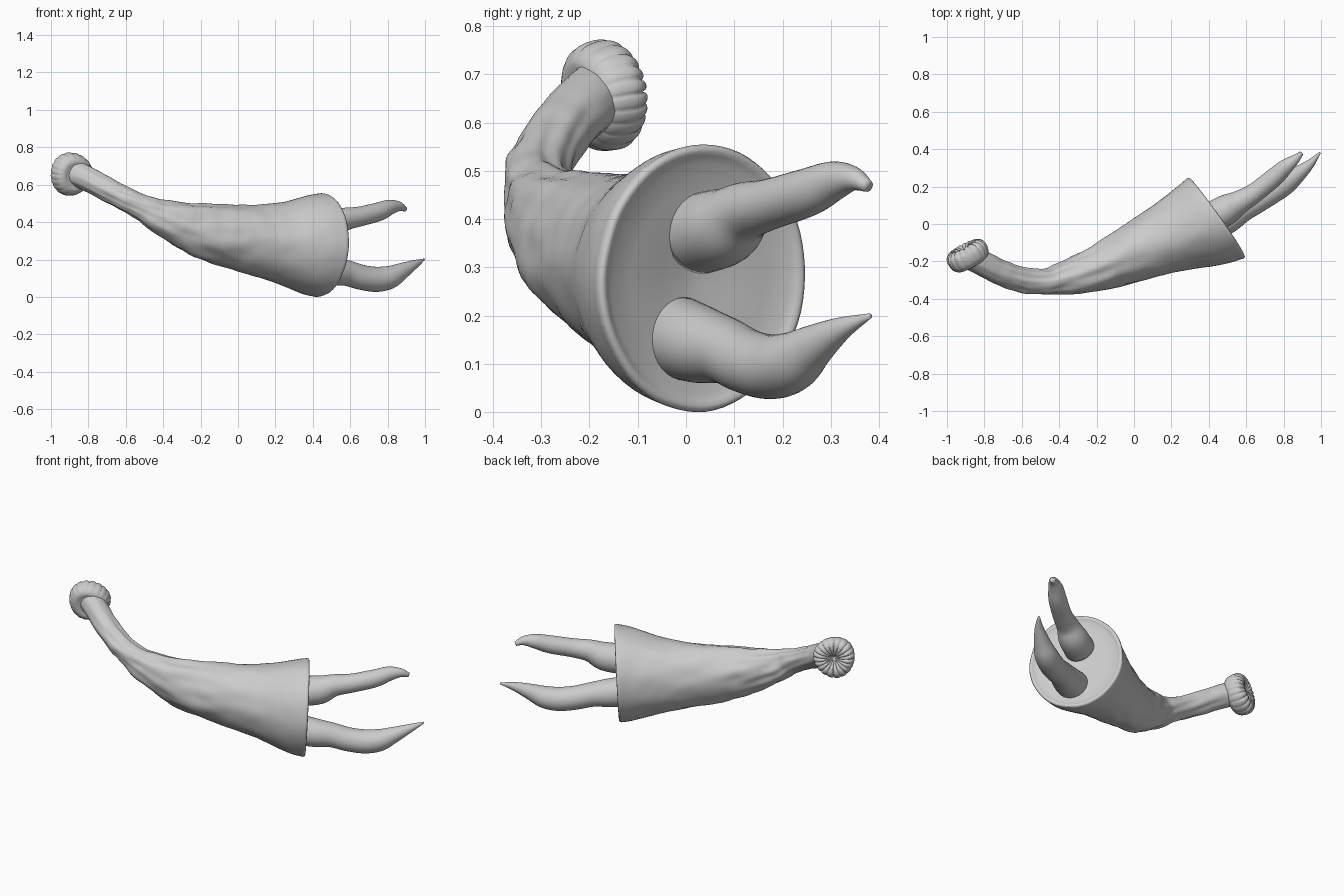
import bpy, bmesh, math
from mathutils import Vector, noise

if "Cube" in bpy.data.objects:
    bpy.data.objects.remove(bpy.data.objects["Cube"])

UP = Vector((0, 0, 1))


def catmull(rows, n):
    """Smoothly resample a list of rows of numbers."""
    rows = [Vector(r) for r in rows]
    p = [2 * rows[0] - rows[1]] + rows + [2 * rows[-1] - rows[-2]]
    out = []
    for i in range(1, len(p) - 2):
        a, b, c, d = p[i - 1:i + 3]
        for k in range(n):
            t = k / n
            out.append(0.5 * (2 * b + (c - a) * t + (2 * a - 5 * b + 4 * c - d) * t * t
                              + (3 * b - a - 3 * c + d) * t ** 3))
    return out + [rows[-1]]


def frame(normal):
    side = normal.cross(UP).normalized()
    return side, side.cross(normal).normalized()


def skin(name, rings):
    """Join rings of points into one closed smooth surface."""
    bm = bmesh.new()
    vs = [[bm.verts.new(p) for p in ring] for ring in rings]
    n = len(rings[0])
    for a, b in zip(vs, vs[1:]):
        for j in range(n):
            k = (j + 1) % n
            bm.faces.new((a[j], a[k], b[k], b[j]))
    for ring in (vs[0], vs[-1]):
        c = bm.verts.new(sum((v.co for v in ring), Vector()) / n)
        for j in range(n):
            bm.faces.new((ring[j], ring[(j + 1) % n], c))
    bmesh.ops.recalc_face_normals(bm, faces=bm.faces)
    me = bpy.data.meshes.new(name)
    bm.to_mesh(me)
    bm.free()
    me.shade_smooth()
    ob = bpy.data.objects.new(name, me)
    bpy.context.collection.objects.link(ob)
    return ob


def sweep(rows, sides, steps, end_normal=None, wrinkle=0.0):
    """Rings along a path; the last ones can turn towards end_normal."""
    pts = catmull(rows, steps)
    cen = [Vector(p[:3]) for p in pts]
    rings = []
    for i, p in enumerate(pts):
        t = i / (len(pts) - 1)
        nrm = (cen[min(i + 1, len(pts) - 1)] - cen[max(i - 1, 0)]).normalized()
        if end_normal:
            nrm = nrm.lerp(end_normal, t ** 5).normalized()
        s, u = frame(nrm)
        ring = []
        for j in range(sides):
            a = 2 * math.pi * j / sides
            d = s * math.cos(a) * p[3] + u * math.sin(a) * p[4]
            q = cen[i] + d
            # soft folds in the cloth, fading out at the neck and hem
            f = noise.noise(Vector((q.x * 5, math.cos(a) * 2.2, math.sin(a) * 2.2)))
            f += 0.5 * noise.noise(q * 14)
            ring.append(q + d.normalized() * f * wrinkle * (0.25 + math.sin(math.pi * t) ** 2))
        rings.append(ring)
    return rings


# Body: narrow neck flaring into a wide skirt
hem_n = Vector((0.816, 0.579, -0.05)).normalized()
hem_c = Vector((0.435, 0.03, 0.278))
body = sweep([(-0.90, -0.165, 0.672, 0.066, 0.07), (-0.80, -0.215, 0.63, 0.067, 0.066),
              (-0.70, -0.265, 0.577, 0.067, 0.064), (-0.60, -0.298, 0.522, 0.066, 0.062),
              (-0.50, -0.31, 0.472, 0.068, 0.07), (-0.40, -0.297, 0.422, 0.083, 0.095),
              (-0.20, -0.238, 0.355, 0.12, 0.143), (0.0, -0.157, 0.318, 0.154, 0.174),
              (0.20, -0.065, 0.293, 0.197, 0.212), (0.36, -0.005, 0.28, 0.243, 0.262),
              (*hem_c, 0.262, 0.277)], 72, 8, hem_n, 0.01)
# Rounded hem lip and shallow hollow underside
hem = body[-1]
for scale, depth in ((0.985, 0.01), (0.95, 0.012), (0.92, 0.006), (0.86, -0.002),
                     (0.65, -0.008), (0.35, -0.018), (0.1, -0.03)):
    body.append([hem_c + (p - hem_c) * scale + hem_n * depth for p in hem])
skin("skirted_body", body)

# Legs, tapering to pointed toes
legs = {
    "upper_leg": [(0.41, 0.03, 0.37, 0.084), (0.50, 0.08, 0.385, 0.08), (0.57, 0.12, 0.415, 0.062),
                  (0.65, 0.17, 0.43, 0.053), (0.75, 0.25, 0.455, 0.05), (0.81, 0.305, 0.479, 0.041),
                  (0.86, 0.345, 0.484, 0.026), (0.895, 0.378, 0.468, 0.012)],
    "lower_leg": [(0.41, -0.015, 0.155, 0.085), (0.50, 0.03, 0.14, 0.08), (0.58, 0.08, 0.128, 0.069),
                  (0.66, 0.127, 0.105, 0.067), (0.74, 0.177, 0.094, 0.067), (0.81, 0.22, 0.105, 0.062),
                  (0.87, 0.262, 0.135, 0.046), (0.94, 0.32, 0.172, 0.025), (0.995, 0.382, 0.20, 0.005)],
}
for name, rows in legs.items():
    skin(name, sweep([(*r, r[3]) for r in rows], 32, 6))

# Ribbed cuff at the end of the neck, dimpled in the middle
cuff_c = Vector((-0.893, -0.165, 0.658))
cuff_n = Vector((-0.45, 0.85, 0.15)).normalized()
s, u = frame(cuff_n)
profile = catmull([(0.05, -0.06, 0), (0.08, -0.062, 0.2), (0.106, -0.04, 0.7), (0.115, 0.0, 0.8),
                   (0.108, 0.028, 1), (0.085, 0.047, 1), (0.055, 0.047, 0.9), (0.022, 0.03, 0.5),
                   (0.006, 0.018, 0)], 4)
ribs, sides = 20, 160
rings = []
for r, d, w in profile:
    ring = []
    for j in range(sides):
        a = 2 * math.pi * j / sides
        b = abs(math.sin(a * ribs / 2 + 0.8 * math.sin(2 * a))) ** 0.4 - 0.75
        wob = 1 + 0.025 * math.sin(3 * a + 1)
        rr = r * wob * (1 + 0.045 * w * b)
        ring.append(cuff_c + (s * math.cos(a) + u * math.sin(a)) * rr
                    + cuff_n * (d + 0.01 * w * b * (d > 0)))
    rings.append(ring)
skin("ribbed_cuff", rings)
